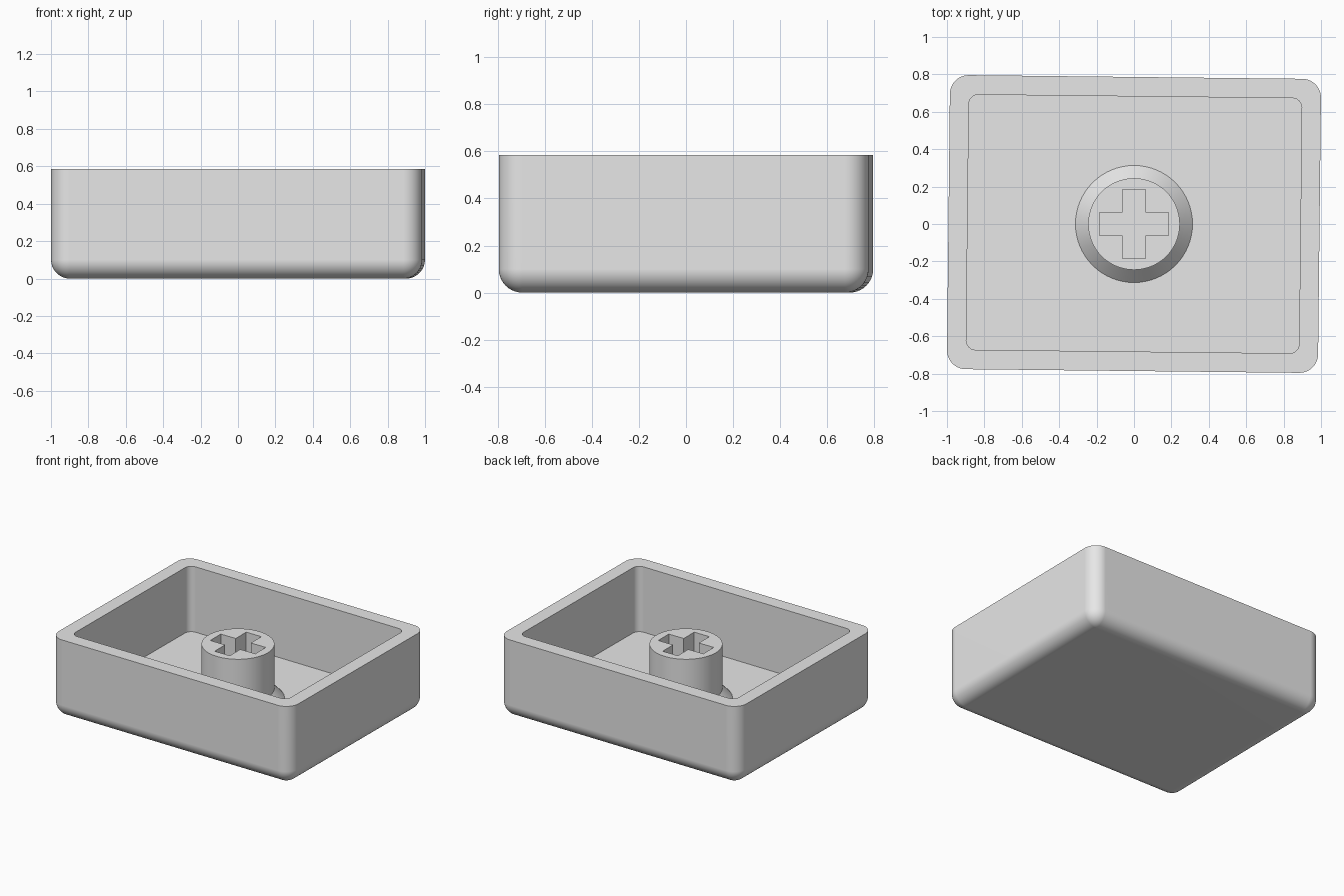
import bpy, bmesh, math

if "Cube" in bpy.data.objects:
    bpy.data.objects.remove(bpy.data.objects["Cube"])

grey = bpy.data.materials.new("light grey plastic")
grey.diffuse_color = (0.8, 0.8, 0.8, 1)
grey.use_nodes = True
grey.node_tree.nodes["Principled BSDF"].inputs["Base Color"].default_value = grey.diffuse_color


def rounded_rect(bm, hx, hy, r, z, seg=10):
    """Ring of vertices around a rounded rectangle."""
    ring = []
    for k, (sx, sy) in enumerate([(1, 1), (-1, 1), (-1, -1), (1, -1)]):
        for i in range(seg + 1):
            a = math.pi / 2 * (k + i / seg)
            ring.append(bm.verts.new((sx * (hx - r) + r * math.cos(a),
                                      sy * (hy - r) + r * math.sin(a), z)))
    return ring


def bridge(bm, rings):
    """Quads between consecutive rings."""
    for a, b in zip(rings, rings[1:]):
        n = len(a)
        for i in range(n):
            bm.faces.new((a[i], a[(i + 1) % n], b[(i + 1) % n], b[i]))


def finish(bm, name):
    """Turn the bmesh into a smooth-shaded object with crisp edges."""
    bmesh.ops.remove_doubles(bm, verts=bm.verts[:], dist=1e-4)
    bmesh.ops.recalc_face_normals(bm, faces=bm.faces[:])
    mesh = bpy.data.meshes.new(name)
    bm.to_mesh(mesh)
    bm.free()
    mesh.materials.append(grey)
    obj = bpy.data.objects.new(name, mesh)
    bpy.context.collection.objects.link(obj)
    bpy.ops.object.select_all(action='DESELECT')
    obj.select_set(True)
    bpy.context.view_layer.objects.active = obj
    bpy.ops.object.shade_smooth_by_angle(angle=math.radians(30))
    weighted = obj.modifiers.new("flat sides", 'WEIGHTED_NORMAL')
    weighted.keep_sharp = True
    return obj


# Open box shell: rounded underside, straight walls, flat rim, inner floor
HX, HY, TOP, FLOOR, R = 0.992, 0.786, 0.585, 0.1, 0.1
bm = bmesh.new()
rings = []
for i in range(11):
    t = math.pi / 2 * i / 10
    inset = R * (1 - math.sin(t))
    rings.append(rounded_rect(bm, HX - inset, HY - inset,
                              max(R - inset, 1e-6), R * (1 - math.cos(t))))
rings.append(rounded_rect(bm, HX, HY, R, TOP))
rings.append(rounded_rect(bm, 0.89, 0.682, 0.05, TOP))
rings.append(rounded_rect(bm, 0.89, 0.682, 0.05, FLOOR))
bridge(bm, rings)
bm.faces.new(rings[0])
bm.faces.new(rings[-1])
shell = finish(bm, "box_shell")
shell.rotation_euler.z = -0.011

# Round stem with a chamfered foot and a cross-shaped socket
STEM_TOP, BURIED = 0.5, 0.09
bm = bmesh.new()
rings = []
for r, z in [(0.313, BURIED), (0.313, FLOOR), (0.245, 0.172), (0.245, STEM_TOP)]:
    rings.append([bm.verts.new((r * math.cos(math.tau * i / 64),
                                r * math.sin(math.tau * i / 64), z))
                  for i in range(64)])
bridge(bm, rings)
L, W = 0.185, 0.062
arm = [(L, -W), (L, W), (W, W)]
cross = []
for k in range(4):
    c, s = round(math.cos(k * math.pi / 2)), round(math.sin(k * math.pi / 2))
    cross += [(x * c - y * s, x * s + y * c) for x, y in arm]
socket = [[bm.verts.new((x, y, z)) for x, y in cross] for z in (BURIED, STEM_TOP)]
bridge(bm, socket)
for circle, hole in ((rings[0], socket[0]), (rings[-1], socket[1])):
    edges = [bm.edges.get((loop[i - 1], loop[i]))
             for loop in (circle, hole) for i in range(len(loop))]
    bmesh.ops.triangle_fill(bm, use_beauty=True, use_dissolve=False, edges=edges)
finish(bm, "cross_stem")
